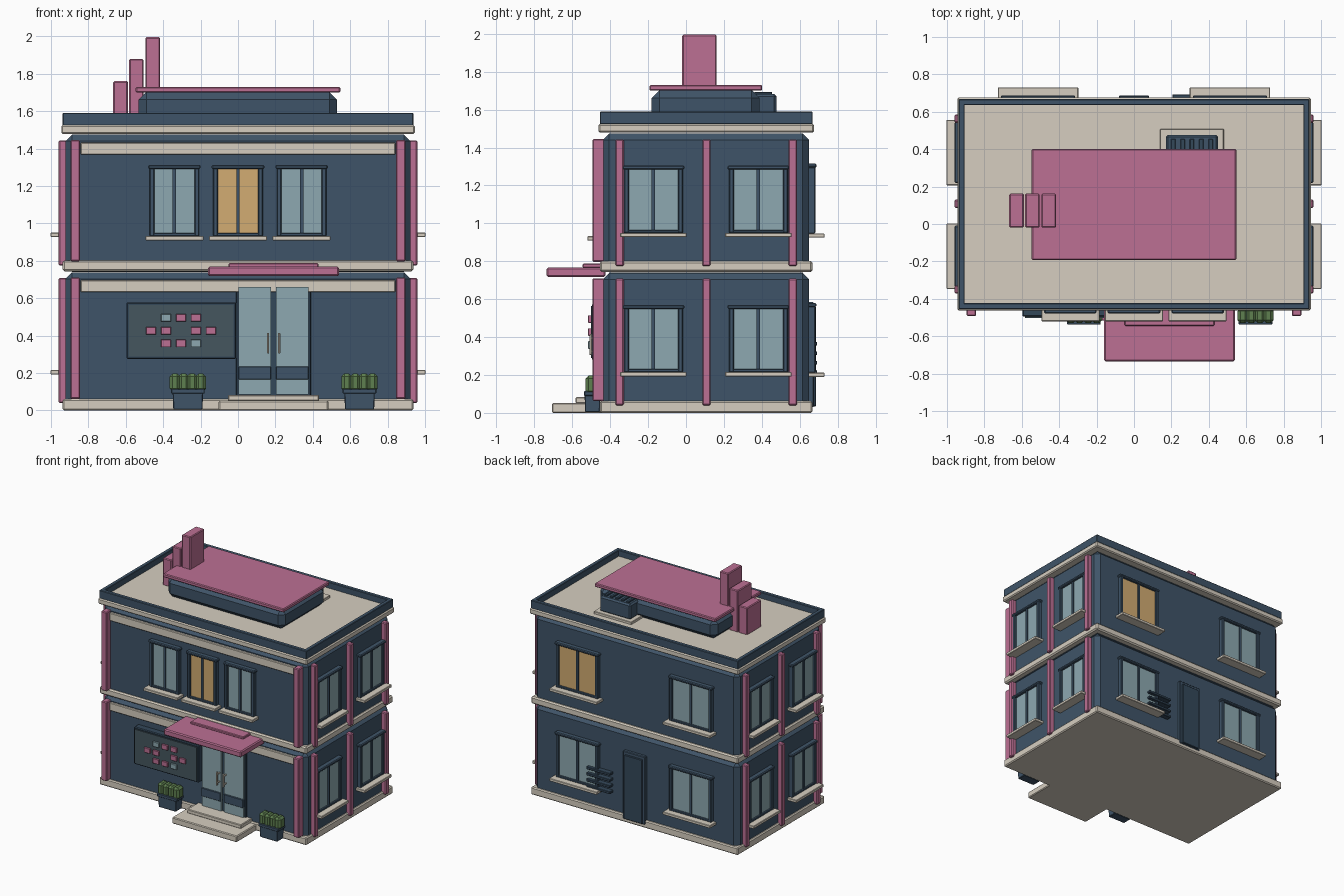
import bpy, bmesh
from mathutils import Vector

if "Cube" in bpy.data.objects:
    bpy.data.objects.remove(bpy.data.objects["Cube"])


def material(name, hexcode):
    def lin(c):
        c /= 255
        return c / 12.92 if c < 0.04045 else ((c + 0.055) / 1.055) ** 2.4
    m = bpy.data.materials.new(name)
    m.diffuse_color = [lin(int(hexcode[i:i + 2], 16)) for i in (0, 2, 4)] + [1]
    m.use_nodes = True
    m.node_tree.nodes["Principled BSDF"].inputs["Base Color"].default_value = m.diffuse_color
    return m


NAVY = material("navy", "3F5468")
DARK = material("dark_navy", "34485A")
BOARD = material("slate", "45565F")
PINK = material("pink", "BC7094")
STONE = material("stone", "D6CEC0")
GLASS = material("glass", "8DA9B1")
AMBER = material("amber", "D2AC72")
GREEN = material("green", "5F8050")


def box(name, x, y, z, mat, bevel=0.0, taper=1.0):
    """Box from three (low, high) ranges; taper scales the bottom, bevel is one flat segment."""
    lo = Vector((min(x), min(y), min(z)))
    hi = Vector((max(x), max(y), max(z)))
    mid = (lo + hi) / 2
    bm = bmesh.new()
    bmesh.ops.create_cube(bm, size=1)
    for v in bm.verts:
        s = taper if v.co.z < 0 else 1
        v.co = Vector((v.co.x * s, v.co.y * s, v.co.z)) * 1
        v.co = Vector([mid[i] + v.co[i] * (hi[i] - lo[i]) for i in range(3)])
    if bevel:
        bmesh.ops.bevel(bm, geom=bm.edges[:], offset=bevel, segments=1, affect='EDGES')
    me = bpy.data.meshes.new(name)
    bm.to_mesh(me)
    bm.free()
    me.materials.append(mat)
    ob = bpy.data.objects.new(name, me)
    bpy.context.collection.objects.link(ob)
    return ob


# Wall planes
WX, YF, YB = 0.922, -0.44, 0.65


def wall_box(side, name, u, n, z, mat, bevel=0.0):
    """Box on a wall: u runs along the wall, n is distance outward."""
    if side == "front":
        return box(name, u, (YF - n[0], YF - n[1]), z, mat, bevel)
    if side == "back":
        return box(name, u, (YB + n[0], YB + n[1]), z, mat, bevel)
    s = 1 if side == "right" else -1
    return box(name, (s * (WX + n[0]), s * (WX + n[1])), u, z, mat, bevel)


def window(side, c, w, z0, z1, sill_w, pane=GLASS):
    p = side + "_window_"
    h, j = w / 2, 0.025
    for s in (-1, 1):
        wall_box(side, p + "jamb", (c + s * h, c + s * (h - j)), (-0.01, 0.032), (z0, z1), NAVY, 0.004)
        wall_box(side, p + "pane", (c + s * 0.007, c + s * (h - j)), (-0.01, 0.016), (z0 + 0.015, z1 - 0.02), pane)
    wall_box(side, p + "head", (c - h - 0.008, c + h + 0.008), (-0.01, 0.038), (z1 - 0.022, z1), NAVY, 0.006)
    wall_box(side, p + "rail", (c - h, c + h), (-0.01, 0.03), (z0, z0 + 0.016), NAVY, 0.003)
    wall_box(side, p + "mullion", (c - 0.009, c + 0.009), (-0.01, 0.026), (z0, z1 - 0.01), NAVY)
    wall_box(side, p + "sill", (c - sill_w / 2, c + sill_w / 2), (-0.01, 0.08), (z0 - 0.023, z0), STONE, 0.003)


# Storeys, plinth, floor band, cornice
box("ground_storey", (-WX, WX), (YF, YB), (0.004, 0.738), NAVY, 0.035)
box("upper_storey", (-WX, WX), (YF, YB), (0.74, 1.475), NAVY, 0.035)
box("plinth", (-0.937, 0.937), (-0.455, 0.668), (0, 0.062), STONE, 0.008)
box("floor_band", (-0.937, 0.937), (-0.455, 0.668), (0.743, 0.802), STONE, 0.01)
box("cornice", (-0.945, 0.945), (-0.462, 0.675), (1.478, 1.525), STONE, 0.008)
box("roof_deck", (-0.92, 0.92), (-0.44, 0.65), (1.52, 1.54), STONE)

# Parapet
for s in (-1, 1):
    box("parapet_side", (s * 0.905, s * 0.937), (-0.455, 0.668), (1.522, 1.59), NAVY, 0.004)
for a, b in ((-0.455, -0.423), (0.636, 0.668)):
    box("parapet_end", (-0.937, 0.937), (a, b), (1.522, 1.59), NAVY, 0.004)

# Pilasters, fascias and windows repeated per storey
for up in (0, 0.735):
    wall_box("front", "fascia", (-0.842, 0.842), (-0.01, 0.02), (0.632 + up, 0.697 + up), STONE, 0.004)
    for s in (-1, 1):
        wall_box("front", "front_pilaster", (s * 0.845, s * 0.895), (-0.01, 0.053), (0.062 + up, 0.71 + up), PINK, 0.006)
        side = "right" if s > 0 else "left"
        for y in (-0.35, 0.108, 0.563):
            wall_box(side, "side_pilaster", (y - 0.022, y + 0.022), (-0.01, 0.037), (0.04 + up, 0.708 + up), PINK, 0.006)
        for y in (-0.172, 0.382):
            window(side, y, 0.31, 0.215 + up, 0.57 + up, 0.35)
        window("back", s * 0.513, 0.38, 0.212 + up, 0.58 + up, 0.43, AMBER if up and s > 0 else GLASS)
for x in (-0.34, 0, 0.34):
    window("front", x, 0.265, 0.932, 1.313, 0.31, AMBER if x == 0 else GLASS)

# Entrance doors
DX = 0.19
wall_box("front", "door_frame", (DX - 0.2, DX + 0.2), (-0.01, 0.015), (0.06, 0.645), DARK, 0.004)
for s in (-1, 1):
    a, b = DX + s * 0.013, DX + s * 0.188
    wall_box("front", "door_glass", (a, b), (0, 0.03), (0.085, 0.66), GLASS)
    wall_box("front", "door_push_rail", (a, b), (0.01, 0.038), (0.165, 0.235), NAVY, 0.004)
    wall_box("front", "door_handle", (DX + s * 0.023, DX + s * 0.036), (0.055, 0.07), (0.305, 0.415), STONE, 0.003)
    for z in (0.32, 0.39):
        wall_box("front", "handle_mount", (DX + s * 0.025, DX + s * 0.034), (0.02, 0.06), (z, z + 0.01), STONE)

# Entrance steps and canopy
box("lower_step", (DX - 0.293, DX + 0.293), (-0.707, -0.43), (0, 0.052), STONE, 0.006)
box("upper_step", (DX - 0.243, DX + 0.243), (-0.582, -0.43), (0.05, 0.083), STONE, 0.005)
box("canopy", (DX - 0.35, DX + 0.35), (-0.735, -0.425), (0.718, 0.768), PINK, 0.008)
box("canopy_cap", (DX - 0.24, DX + 0.24), (-0.545, -0.43), (0.765, 0.787), PINK, 0.005)

# Display board with mosaic tiles
wall_box("front", "board_frame", (-0.597, -0.01), (-0.01, 0.055), (0.275, 0.578), DARK, 0.006)
wall_box("front", "board_panel", (-0.583, -0.024), (0.03, 0.062), (0.289, 0.564), BOARD)
rows = [(0.495, " gpp "), (0.426, "pp pp"), (0.358, " ppg ")]
for z, row in rows:
    for i, k in enumerate(row):
        if k != " ":
            x = -0.465 + i * 0.08
            wall_box("front", "mosaic_tile", (x - 0.027, x + 0.027), (0.05, 0.076), (z - 0.02, z + 0.02),
                     PINK if k == "p" else GLASS, 0.002)

# Planters with clipped shrubs
for c in (-0.268, 0.65):
    box("planter", (c - 0.082, c + 0.082), (-0.535, -0.452), (0.004, 0.112), NAVY, 0.004, 0.95)
    box("planter_rim", (c - 0.09, c + 0.09), (-0.538, -0.448), (0.09, 0.115), NAVY, 0.004)
    for i in range(4):
        x = c - 0.069 + i * 0.046
        box("shrub", (x - 0.028, x + 0.028), (-0.53, -0.45), (0.1, 0.197), GREEN, 0.016)

# Back service door and vent bars
wall_box("back", "service_door_frame", (-0.1, 0.1), (-0.01, 0.025), (0.03, 0.585), NAVY, 0.005)
wall_box("back", "service_door", (-0.08, 0.08), (0, 0.036), (0.035, 0.56), DARK, 0.004)
for z in (0.205, 0.255, 0.305, 0.355):
    wall_box("back", "vent_bar", (0.205, 0.42), (-0.01, 0.042), (z, z + 0.02), DARK, 0.003)

# Rooftop room with overhanging slab
box("roof_room", (-0.532, 0.53), (-0.182, 0.388), (1.535, 1.703), NAVY, 0.042)
box("roof_room_slab", (-0.547, 0.547), (-0.193, 0.402), (1.7, 1.73), PINK, 0.006)

# Stepped pink fins
for x, top in ((-0.628, 1.76), (-0.543, 1.878), (-0.456, 1.995)):
    box("stepped_fin", (x - 0.039, x + 0.039), (-0.02, 0.162), (1.535, top), PINK, 0.006)

# Rooftop cooling unit
box("unit_base", (0.14, 0.48), (0.3, 0.508), (1.535, 1.56), STONE, 0.003)
box("cooling_unit", (0.17, 0.45), (0.33, 0.477), (1.555, 1.682), NAVY, 0.012)
for i in range(5):
    x = 0.21 + i * 0.05
    box("unit_fin", (x - 0.012, x + 0.012), (0.36, 0.455), (1.675, 1.692), DARK, 0.003)
